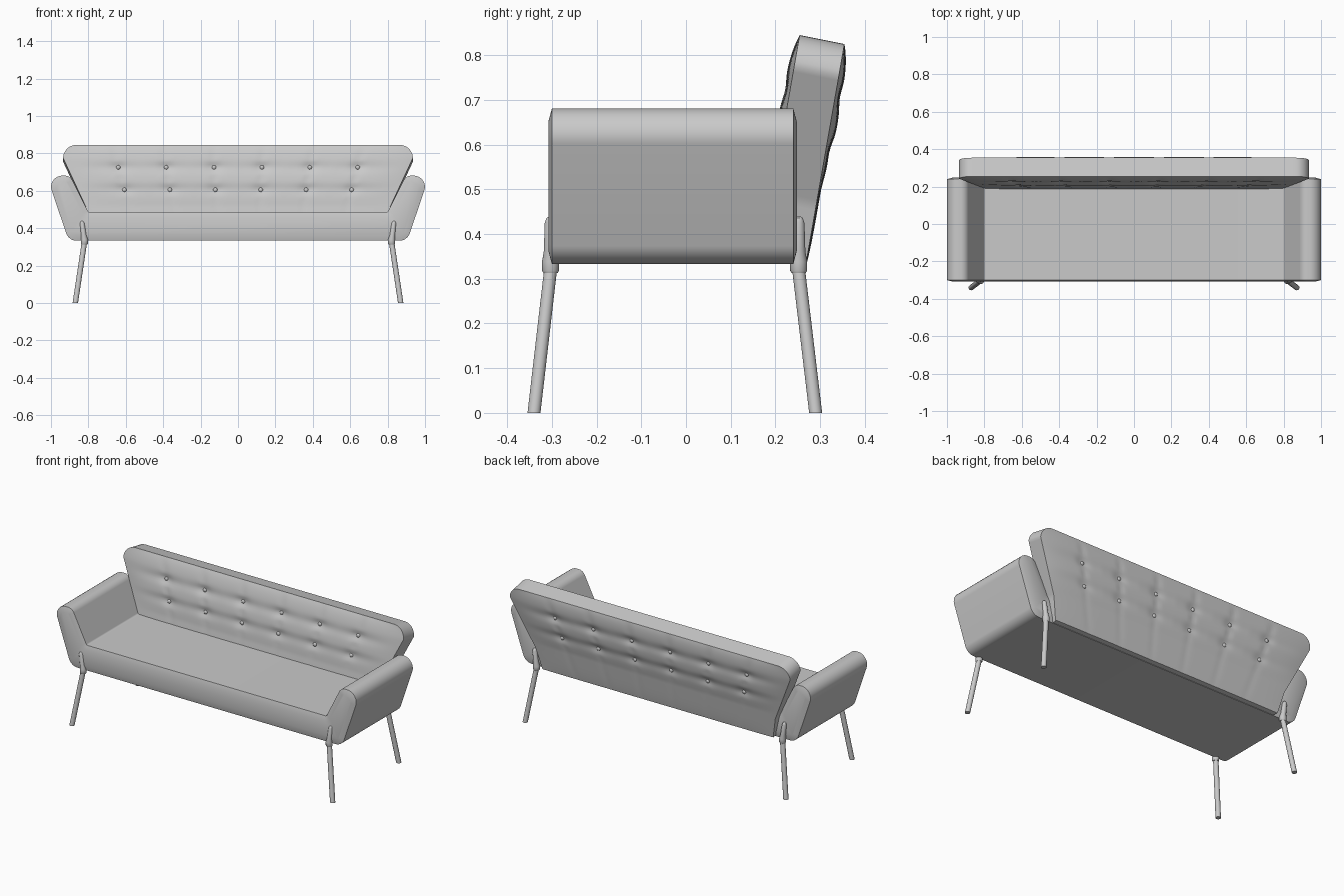
import bpy
import bmesh
import math
from mathutils import Vector

cube = bpy.data.objects.get("Cube")
if cube:
    bpy.data.objects.remove(cube, do_unlink=True)

grey = bpy.data.materials.new("mid_grey")
grey.use_nodes = True
grey.diffuse_color = (0.59, 0.59, 0.59, 1)
grey.node_tree.nodes["Principled BSDF"].inputs["Base Color"].default_value = (0.59, 0.59, 0.59, 1)


def finish(name, bm, angle=40):
    bmesh.ops.recalc_face_normals(bm, faces=bm.faces)
    mesh = bpy.data.meshes.new(name)
    bm.to_mesh(mesh)
    bm.free()
    mesh.materials.append(grey)
    obj = bpy.data.objects.new(name, mesh)
    bpy.context.collection.objects.link(obj)
    bpy.ops.object.select_all(action='DESELECT')
    obj.select_set(True)
    bpy.context.view_layer.objects.active = obj
    bpy.ops.object.shade_smooth_by_angle(angle=math.radians(angle))


def fillet(prev, corner, nxt, radius, steps=10):
    """Points of an arc that rounds one corner."""
    a, b = (prev - corner).normalized(), (nxt - corner).normalized()
    half = a.angle(b) / 2
    centre = corner + (a + b).normalized() * (radius / math.sin(half))
    start = (corner + a * (radius / math.tan(half)) - centre).normalized()
    end = (corner + b * (radius / math.tan(half)) - centre).normalized()
    return [centre + start.lerp(end, i / steps).normalized() * radius
            for i in range(steps + 1)]


def tube(name, rings, sides=20):
    """Round bar through rings given as (x, y, z, radius)."""
    bm = bmesh.new()
    loops = []
    for x, y, z, r in rings:
        loops.append([bm.verts.new((x + r * math.cos(a), y + r * math.sin(a), z))
                      for a in (math.tau * i / sides for i in range(sides))])
    for low, high in zip(loops, loops[1:]):
        for i in range(sides):
            j = (i + 1) % sides
            bm.faces.new((low[i], low[j], high[j], high[i]))
    bm.faces.new(loops[0])
    bm.faces.new(loops[-1])
    finish(name, bm)


# Seat and arms: one rounded profile, extruded front to back, with puffed ends
corners = [(0, 0.485, 0), (0.80, 0.485, 0.012), (0.898, 0.681, 0.045),
           (1.023, 0.681, 0.06), (0.905, 0.333, 0.06), (0, 0.333, 0)]
pts = [Vector((x, 0, z)) for x, z, r in corners]
half = []
for i in range(1, 5):
    half += fillet(pts[i - 1], pts[i], pts[i + 1], corners[i][2])
outline = half + [Vector((-p.x, 0, p.z)) for p in reversed(half)]

bm = bmesh.new()
front = [bm.verts.new((p.x, -0.30, p.z)) for p in outline]
back = [bm.verts.new((p.x, 0.24, p.z)) for p in outline]
caps = [bm.faces.new(front), bm.faces.new(back)]
for i in range(len(outline)):
    j = (i + 1) % len(outline)
    bm.faces.new((front[i], front[j], back[j], back[i]))
bmesh.ops.recalc_face_normals(bm, faces=bm.faces)
bmesh.ops.inset_region(bm, faces=caps, thickness=0.03, use_even_offset=True)
for cap, shift in zip(caps, (-0.008, 0.008)):
    for v in cap.verts:
        v.co.y += shift
finish("seat_and_arms", bm)

# Backrest: tilted tufted cushion with a flat rim
BOTTOM, ARC, TOP = 0.335, 0.775, 0.845
ROWS = (0.605, 0.725)
TILT, THICK = 0.175, 0.1


def half_width(z):
    if z > ARC:
        r = TOP - ARC
        return 0.865 + math.sqrt(max(0, r * r - (z - ARC) ** 2))
    if z > 0.485:
        return 0.80 + (z - 0.485) * 0.465
    return 0.765 + (z - BOTTOM) * 0.233


def spacing(z):
    return 0.243 + 0.013 * (z - ROWS[0]) / (ROWS[1] - ROWS[0])


def puff(x, z):
    u, v = x / half_width(z), 2 * (z - BOTTOM) / (TOP - BOTTOM) - 1
    fade = max(0, 1 - u ** 8) * max(0, 1 - v ** 6)
    s = spacing(z)
    k = max(-3, min(2, round(x / s - 0.5)))
    dx = abs(x - s * (k + 0.5))
    crease = 0.3 * math.exp(-(dx / 0.02) ** 2)
    for row in ROWS:
        along = 0.45 * math.exp(-(dx / 0.2) ** 2) + 0.6 * math.exp(-(dx / 0.035) ** 2)
        crease = max(crease, along * math.exp(-((z - row) / 0.028) ** 2))
    # The cushion is fullest around the buttons and flattens towards the seat
    fullness = 0.005 + 0.011 * max(0, min(1, (z - 0.52) / 0.12))
    return fullness * fade * (1 - crease)


def back_point(x, z, side):
    y = 0.165 + TILT * (z - BOTTOM)
    if side == "front":
        return (x, y - puff(x, z), z)
    return (x, y + THICK + puff(x, z), max(BOTTOM, z - 0.02))


levels = [BOTTOM] + [0.357 + (ARC - 0.357) * i / 36 for i in range(36)]
levels += [ARC + (TOP - ARC) * math.sin(math.pi / 2 * i / 9) for i in range(10)]
COLS = 110
bm = bmesh.new()
grids = {}
for side in ("front", "back"):
    grid = [[bm.verts.new(back_point(half_width(z) * (2 * c / COLS - 1), z, side))
             for c in range(COLS + 1)] for z in levels]
    for low, high in zip(grid, grid[1:]):
        for c in range(COLS):
            bm.faces.new((low[c], low[c + 1], high[c + 1], high[c]))
    grids[side] = (grid[0] + [row[-1] for row in grid[1:]]
                   + grid[-1][-2::-1] + [row[0] for row in grid[-2:0:-1]])
f, b = grids["front"], grids["back"]
for i in range(len(f)):
    j = (i + 1) % len(f)
    bm.faces.new((f[i], f[j], b[j], b[i]))
finish("backrest", bm, 45)

# Buttons on both faces of the backrest
for side in ("front", "back"):
    bm = bmesh.new()
    for row in ROWS:
        for k in range(-3, 3):
            x = spacing(row) * (k + 0.5)
            made = bmesh.ops.create_uvsphere(bm, u_segments=12, v_segments=8, radius=0.012)
            bmesh.ops.scale(bm, vec=(1, 0.7, 1), verts=made["verts"])
            bmesh.ops.translate(bm, vec=back_point(x, row, side), verts=made["verts"])
    finish(side + "_buttons", bm)

# Splayed legs and the tapered brackets that hold them
for end, y_top, y_foot in (("front", -0.303, -0.34), ("back", 0.252, 0.29)):
    for label, sx in (("left", 1), ("right", -1)):
        tube(f"{end}_{label}_leg", [(sx * 0.87, y_foot, 0, 0.0145),
                                    (sx * 0.822, y_top, 0.32, 0.0145)])
        tube(f"{end}_{label}_bracket", [(sx * 0.822, y_top, 0.313, 0.016),
                                        (sx * 0.821, y_top, 0.318, 0.019),
                                        (sx * 0.821, y_top, 0.338, 0.019),
                                        (sx * 0.825, y_top, 0.362, 0.015),
                                        (sx * 0.833, y_top, 0.425, 0.013),
                                        (sx * 0.834, y_top, 0.436, 0.009),
                                        (sx * 0.834, y_top, 0.44, 0.003)])
